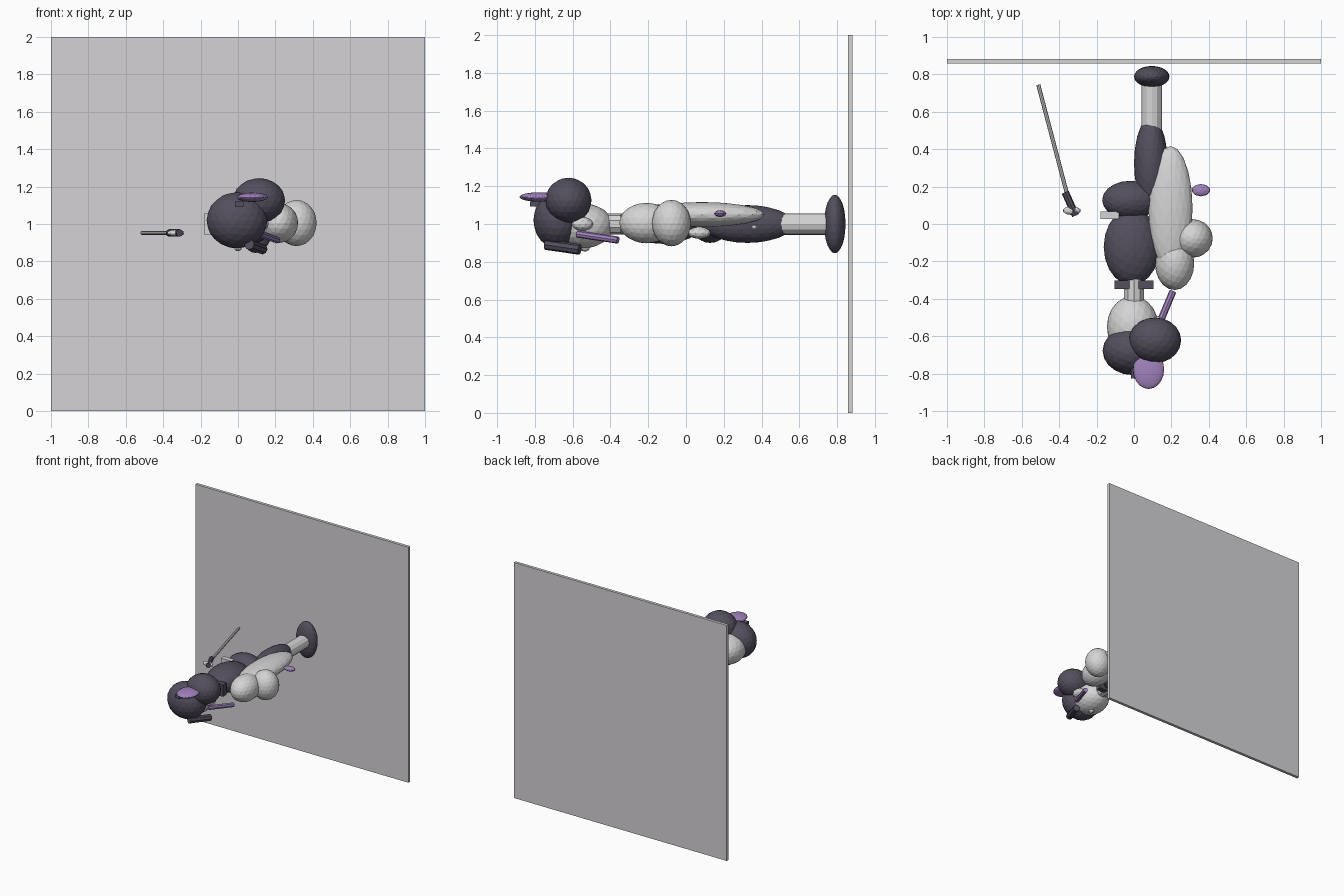
import bpy
from mathutils import Vector, Matrix


def material(name, rgb):
    m = bpy.data.materials.new(name)
    m.diffuse_color = (*rgb, 1)
    return m


PALE = material("pale_grey", (0.67, 0.66, 0.67))
PANEL = material("panel_grey", (0.66, 0.645, 0.67))
DARK = material("dark_plum", (0.087, 0.077, 0.11))
PURPLE = material("purple", (0.36, 0.23, 0.52))


def finish(name, mat, matrix):
    ob = bpy.context.object
    ob.name = name
    ob.data.materials.append(mat)
    ob.data.transform(matrix)
    return ob


def ball(name, mat, centre, radii, subdivisions=3):
    bpy.ops.mesh.primitive_ico_sphere_add(subdivisions=subdivisions, radius=1)
    return finish(name, mat, Matrix.Translation(centre) @ Matrix.Diagonal((*radii, 1)))


def rod(name, mat, a, b, radius, sides=12):
    a, b = Vector(a), Vector(b)
    rot = (b - a).to_track_quat('Z', 'Y').to_matrix().to_4x4()
    bpy.ops.mesh.primitive_cylinder_add(vertices=sides, radius=radius, depth=(b - a).length)
    return finish(name, mat, Matrix.Translation((a + b) / 2) @ rot)


def box(name, mat, lo, hi):
    lo, hi = Vector(lo), Vector(hi)
    bpy.ops.mesh.primitive_cube_add(size=1)
    return finish(name, mat, Matrix.Translation((lo + hi) / 2) @ Matrix.Diagonal((*(hi - lo), 1)))


# Upright backing panel
box("backing_panel", PANEL, (-1, 0.857, 0), (1, 0.882, 2))

# Leg and foot
ball("foot", DARK, (0.095, 0.788, 1.0), (0.095, 0.057, 0.155))
rod("lower_leg", PALE, (0.095, 0.45, 1.0), (0.095, 0.77, 1.0), 0.056)
ball("thigh", DARK, (0.09, 0.325, 1.0), (0.09, 0.245, 0.1))

# Torso
ball("hips", DARK, (-0.02, 0.128, 1.0), (0.15, 0.103, 0.1))
ball("torso", DARK, (-0.012, -0.122, 1.0), (0.15, 0.205, 0.105))
box("waist_block", PALE, (-0.18, 0.027, 0.94), (-0.08, 0.067, 1.06))

# Arm side
ball("long_sleeve", PALE, (0.195, 0.085, 1.05), (0.118, 0.332, 0.066))
ball("shoulder", PALE, (0.217, -0.21, 1.005), (0.105, 0.143, 0.107))
ball("elbow", PALE, (0.313, -0.077, 1.005), (0.108, 0.103, 0.123))
ball("hand", PALE, (0.14, 0.07, 0.953), (0.045, 0.062, 0.032), 2)
ball("thumb", PALE, (0.15, 0.36, 0.985), (0.03, 0.035, 0.018), 2)
ball("purple_charm", PURPLE, (0.358, 0.181, 1.055), (0.05, 0.033, 0.018), 2)

# Neck and collar
rod("neck", PALE, (0, -0.43, 1.0), (0, -0.27, 1.0), 0.056, 10)
for s in (-1, 1):
    box("collar_tab", DARK, (min(s * 0.022, s * 0.103), -0.348, 0.95),
        (max(s * 0.022, s * 0.103), -0.302, 1.05))

# Head, face and hair
ball("head", PALE, (-0.007, -0.55, 0.99), (0.138, 0.165, 0.12))
ball("nose", PALE, (0, -0.535, 0.872), (0.02, 0.025, 0.018), 2)
ball("ear", PALE, (0.125, -0.548, 1.0), (0.04, 0.057, 0.037), 2)
ball("hair", DARK, (-0.005, -0.678, 1.02), (0.163, 0.13, 0.15))
ball("hair_bun", DARK, (0.112, -0.622, 1.125), (0.14, 0.122, 0.12))
ball("hair_ornament", PURPLE, (0.078, -0.778, 1.143), (0.083, 0.104, 0.025))
box("ornament_clip", DARK, (-0.015, -0.825, 1.092), (0.03, -0.72, 1.12))

# Hairbrush
rod("brush_handle", PURPLE, (0.118, -0.575, 0.947), (0.208, -0.36, 0.915), 0.019, 8)
rod("brush_head", DARK, (0.06, -0.742, 0.891), (0.132, -0.563, 0.865), 0.028, 8)

# Slender blade with grip and guard
rod("blade", PALE, (-0.512, 0.745, 0.952), (-0.35, 0.13, 0.952), 0.011, 8)
rod("grip", DARK, (-0.368, 0.17, 0.952), (-0.312, 0.045, 0.952), 0.02, 8)
ball("guard", PALE, (-0.333, 0.072, 0.952), (0.048, 0.024, 0.018), 2)
